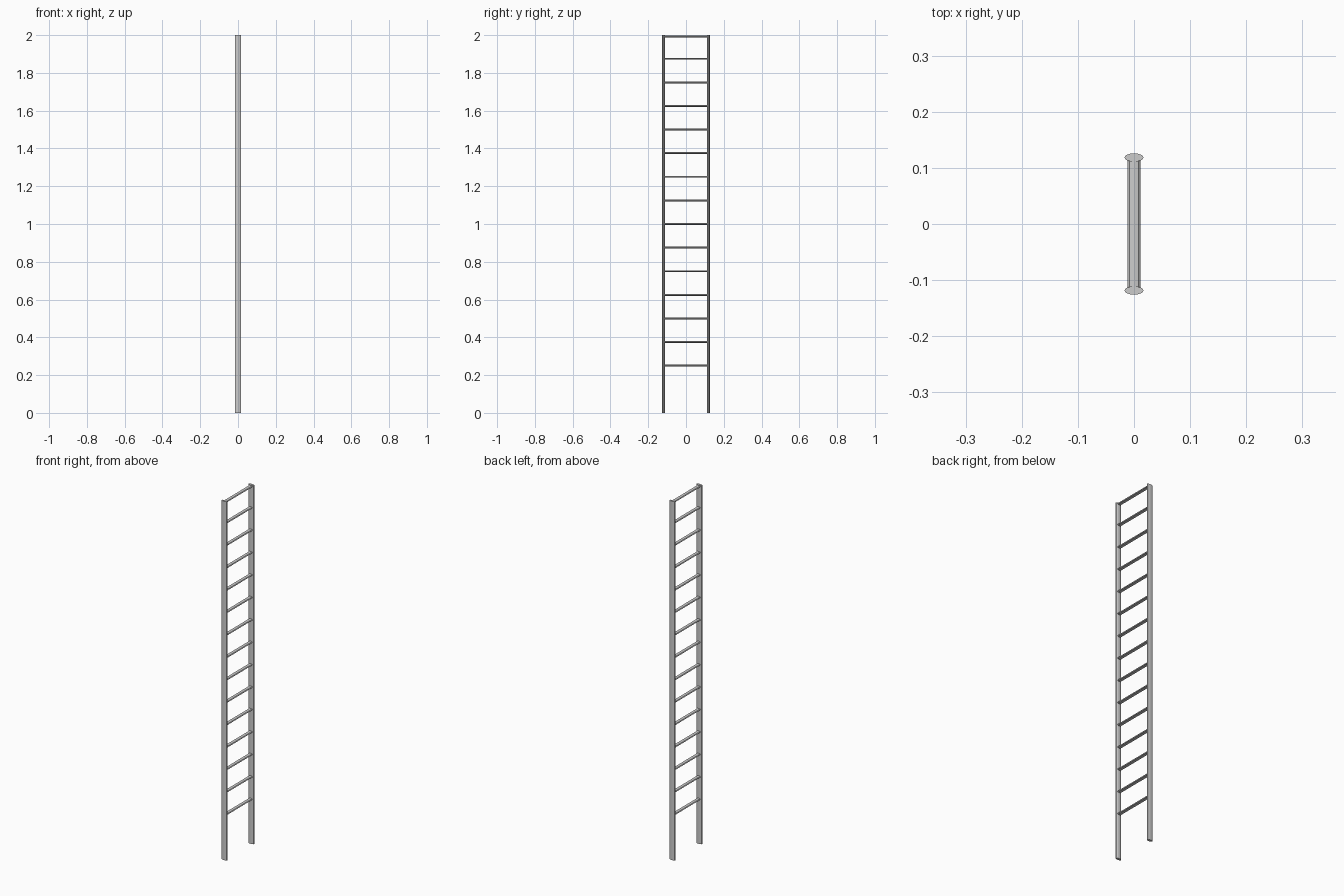
import bpy, math
from mathutils import Matrix

if "Cube" in bpy.data.objects:
    bpy.data.objects.remove(bpy.data.objects["Cube"])


def oval_bar(name, sides, length, rx, ry, matrix):
    """Flattened cylinder along local z, with baked placement."""
    bpy.ops.mesh.primitive_cylinder_add(vertices=sides, radius=1, depth=length)
    ob = bpy.context.object
    ob.name = name
    turn = Matrix.Rotation(math.pi / 2, 4, 'Z')
    ob.data.transform(matrix @ Matrix.Diagonal((rx, ry, 1, 1)) @ turn)
    return ob


RAIL_Y = 0.1185

# Two upright oval side rails
for side, label in ((-1, "left"), (1, "right")):
    oval_bar(f"{label}_rail", 12, 2.0, 0.017, 0.0075,
             Matrix.Translation((0, side * RAIL_Y, 1)))

# Evenly spaced flattened rungs, the top one kept just below the rail ends
for i in range(15):
    z = min(0.25 + 0.125 * i, 1.993)
    place = Matrix.Translation((0, 0, z)) @ Matrix.Rotation(math.pi / 2, 4, 'X')
    oval_bar(f"rung_{i + 1}", 8, 2 * RAIL_Y, 0.0115, 0.005, place)
